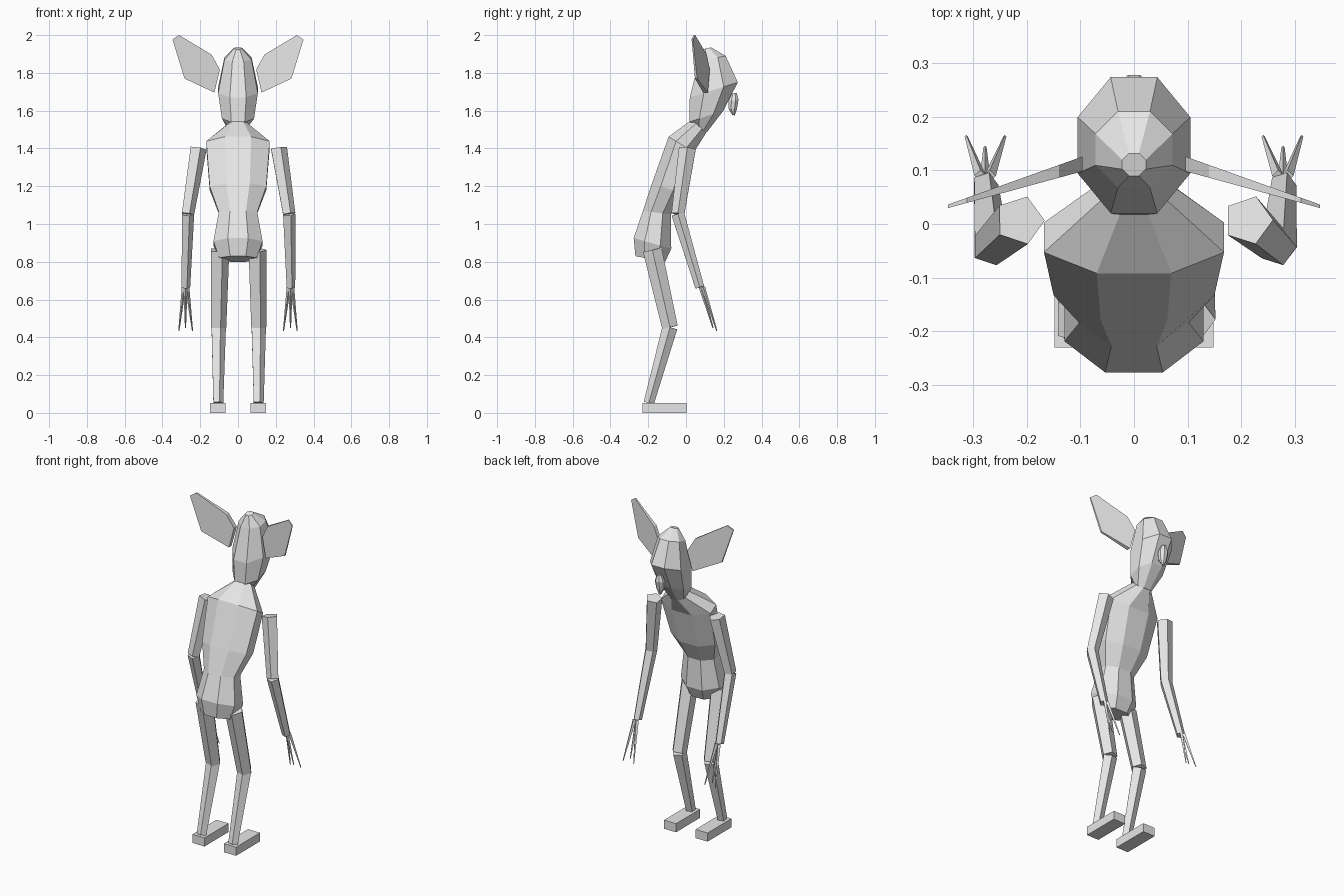
import bpy, bmesh, math
from mathutils import Vector

if "Cube" in bpy.data.objects:
    bpy.data.objects.remove(bpy.data.objects["Cube"])

grey = bpy.data.materials.new("light_grey")
grey.diffuse_color = (0.8, 0.8, 0.8, 1)
grey.use_nodes = True
grey.node_tree.nodes["Principled BSDF"].inputs["Base Color"].default_value = grey.diffuse_color


def make(name, rings):
    """Skin a list of equal-length vertex rings and cap both ends."""
    bm = bmesh.new()
    vs = [[bm.verts.new(p) for p in r] for r in rings]
    n = len(vs[0])
    for a, b in zip(vs, vs[1:]):
        for i in range(n):
            j = (i + 1) % n
            bm.faces.new((a[i], a[j], b[j], b[i]))
    bm.faces.new(vs[0])
    bm.faces.new(vs[-1])
    bmesh.ops.recalc_face_normals(bm, faces=bm.faces)
    me = bpy.data.meshes.new(name)
    bm.to_mesh(me)
    bm.free()
    me.materials.append(grey)
    ob = bpy.data.objects.new(name, me)
    bpy.context.collection.objects.link(ob)
    return ob


def octagon(w, yb, zb, yf, zf):
    """Tilted octagon of half width w from its back edge to its front edge."""
    pts = []
    for k in range(8):
        a = math.radians(22.5 + 45 * k)
        c = math.cos(math.radians(22.5))
        t = 0.5 + 0.5 * math.sin(a) / c
        pts.append((w * math.cos(a) / c, yb + (yf - yb) * t, zb + (zf - zb) * t))
    return pts


def limb(name, p, q, r1, r2, n=5):
    """Tapered prism between two points, first corner towards +x."""
    p, q = Vector(p), Vector(q)
    rot = Vector((0, 0, -1)).rotation_difference(q - p)
    ring = [Vector((math.cos(k * math.tau / n), math.sin(k * math.tau / n), 0))
            for k in range(n)]
    make(name, [[c + rot @ (v * r) for v in ring] for c, r in ((p, r1), (q, r2))])


# torso, from pelvis to neck: half width, back y z, front y z
make("torso", [octagon(*r) for r in (
    (0.100, -0.268, 0.83, -0.11, 0.80),
    (0.130, -0.277, 0.925, -0.078, 0.87),
    (0.102, -0.228, 1.07, -0.080, 1.05),
    (0.150, -0.180, 1.215, -0.020, 1.165),
    (0.168, -0.092, 1.462, 0.042, 1.38),
    (0.052, 0.030, 1.552, 0.108, 1.485))])

# head, from neck to crown
make("head", [octagon(*r) for r in (
    (0.050, 0.050, 1.52, 0.110, 1.485),
    (0.085, 0.018, 1.54, 0.198, 1.60),
    (0.105, 0.020, 1.67, 0.274, 1.75),
    (0.072, 0.068, 1.86, 0.210, 1.89),
    (0.022, 0.090, 1.925, 0.132, 1.935))])

# nose on the lower face
make("nose", [octagon(*r) for r in (
    (0.008, 0.245, 1.578, 0.258, 1.575),
    (0.022, 0.225, 1.61, 0.270, 1.61),
    (0.028, 0.225, 1.65, 0.278, 1.66),
    (0.014, 0.240, 1.69, 0.268, 1.695))])

# thin outline of an ear in x, z
EAR = ((0.347, 1.977), (0.312, 2.0), (0.14, 1.897),
       (0.096, 1.818), (0.125, 1.696), (0.283, 1.77))

for s, side in ((-1, "left"), (1, "right")):
    rings = []
    for f in (-1, 1):
        rings.append([(s * x, 0.114 - (x - 0.09) * 0.315
                       + f * (0.014 - (x - 0.09) * 0.042), z) for x, z in EAR])
    make(side + "_ear", rings)

    # arm
    elbow, wrist = (s * 0.268, -0.043, 1.053), (s * 0.278, 0.073, 0.665)
    limb(side + "_upper_arm", (s * 0.213, 0.007, 1.40), elbow, 0.047, 0.036)
    limb(side + "_forearm", elbow, wrist, 0.036, 0.025)

    # three fingers
    for k, (dx, y, z) in enumerate(((-0.037, 0.163, 0.435),
                                    (0.0, 0.143, 0.45), (0.035, 0.163, 0.435))):
        limb(f"{side}_finger_{k + 1}", (s * (0.278 + dx * 0.25), 0.078 + 0.012 * (k != 1), 0.667),
             (s * (0.278 + dx), y, z), 0.011, 0.003, 4)

    # leg
    knee = (s * 0.106, -0.085, 0.453)
    limb(side + "_thigh", (s * 0.099, -0.178, 0.862), knee, 0.053, 0.044)
    limb(side + "_shin", knee, (s * 0.107, -0.197, 0.052), 0.042, 0.029)

    # foot block
    x0, x1 = s * 0.107 - 0.041, s * 0.107 + 0.041
    make(side + "_foot", [[(x0, -0.23, z), (x1, -0.23, z), (x1, 0.002, z), (x0, 0.002, z)]
                          for z in (0.0, 0.053)])
